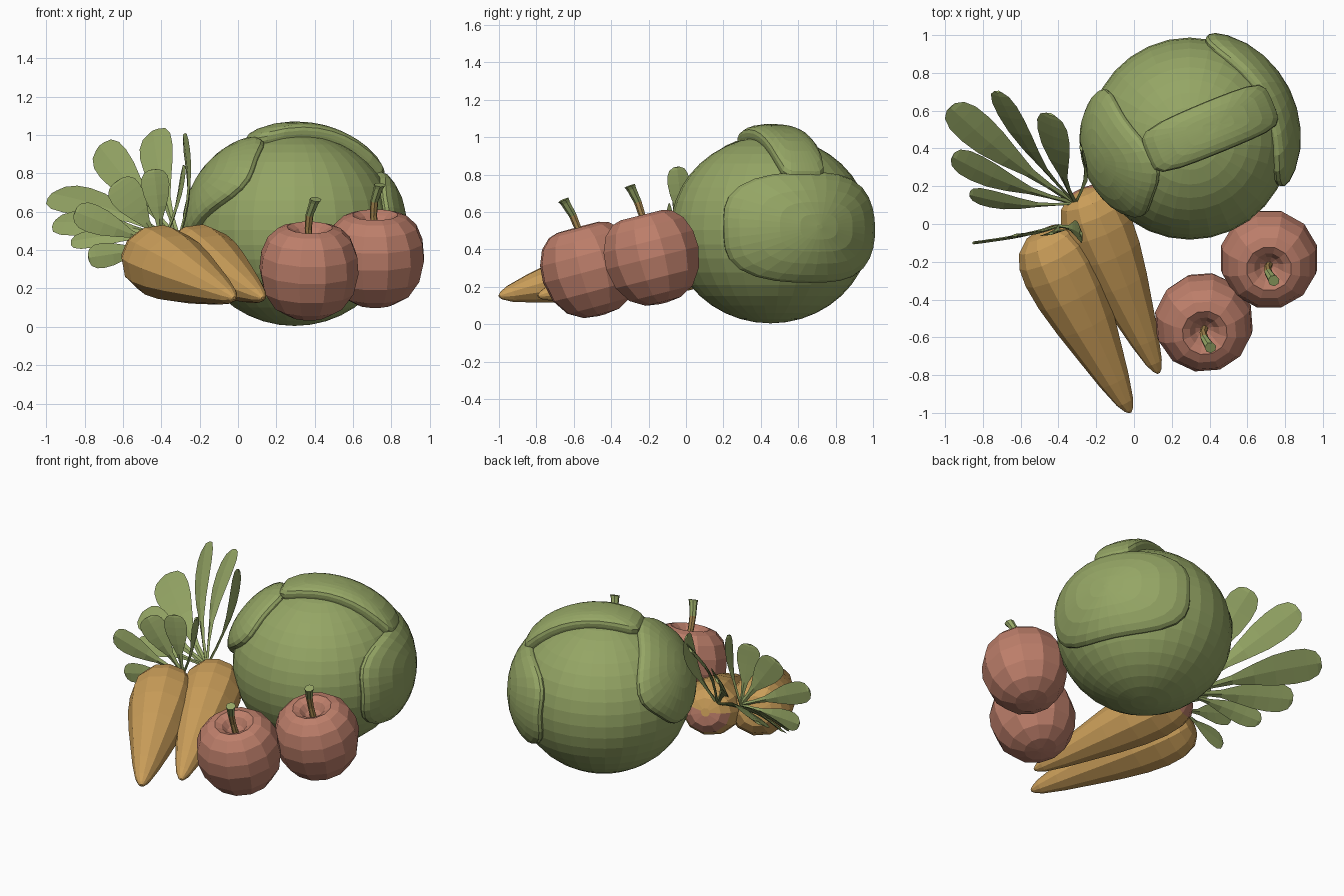
import bpy, bmesh, math
from mathutils import Vector

if "Cube" in bpy.data.objects:
    bpy.data.objects.remove(bpy.data.objects["Cube"])


def material(name, rgb):
    m = bpy.data.materials.new(name)
    m.diffuse_color = (*rgb, 1)
    m.use_nodes = True
    m.node_tree.nodes["Principled BSDF"].inputs["Base Color"].default_value = m.diffuse_color
    return m


GREEN = material("leaf green", (0.30, 0.38, 0.13))
RED = material("apple red", (0.51, 0.21, 0.145))
ORANGE = material("carrot orange", (0.59, 0.34, 0.10))
BROWN = material("stem brown", (0.40, 0.25, 0.08))


def finish(bm, name, mats, rule=None):
    bmesh.ops.recalc_face_normals(bm, faces=bm.faces[:])
    if rule:
        for f in bm.faces:
            f.material_index = rule(f)
    me = bpy.data.meshes.new(name)
    bm.to_mesh(me)
    bm.free()
    for m in mats:
        me.materials.append(m)
    ob = bpy.data.objects.new(name, me)
    bpy.context.collection.objects.link(ob)
    return ob


def skin(bm, rings):
    """Join equal rings of points with quads and close both ends."""
    vs = [[bm.verts.new(p) for p in r] for r in rings]
    n = len(vs[0])
    for a, b in zip(vs, vs[1:]):
        for i in range(n):
            j = (i + 1) % n
            bm.faces.new((a[i], a[j], b[j], b[i]))
    bm.faces.new(vs[0])
    bm.faces.new(vs[-1])


def frame(axis):
    q = Vector(axis).to_track_quat('Z', 'Y')
    return q @ Vector((1, 0, 0)), q @ Vector((0, 1, 0)), q @ Vector((0, 0, 1))


def lathe(bm, origin, axis, profile, sides, squash=1.0):
    """Spin (radius, distance) pairs round an axis."""
    u, v, w = frame(axis)
    rings = []
    for r, d in profile:
        ring = []
        for i in range(sides):
            a = math.tau * (i + 0.5) / sides
            off = u * (r * math.cos(a)) + v * (r * math.sin(a))
            off.z *= squash
            ring.append(Vector(origin) + w * d + off)
        rings.append(ring)
    skin(bm, rings)


# Cabbage heart, slightly flattened
C, R, FLAT = Vector((0.295, 0.452, 0.505)), 0.535, 0.935
bm = bmesh.new()
bmesh.ops.create_uvsphere(bm, u_segments=30, v_segments=20, radius=R)
bmesh.ops.scale(bm, vec=(1, 1, FLAT), verts=bm.verts[:])
bmesh.ops.translate(bm, vec=C, verts=bm.verts[:])
finish(bm, "cabbage_heart", [GREEN])


def cabbage_leaf(name, normal, along, half_len, half_wid, height, power=3.2):
    """Raised rounded patch wrapped over the heart; sizes in degrees."""
    n = Vector(normal).normalized()
    u = Vector(along)
    u = (u - n * u.dot(n)).normalized()
    v = n.cross(u)
    rings = []
    for rho, h in ((0.99, -0.4), (1.0, 0.2), (0.98, 0.5), (0.92, 0.74),
                   (0.8, 0.88), (0.6, 0.97), (0.4, 1), (0.2, 1), (0.03, 1)):
        ring = []
        for i in range(32):
            a = math.tau * i / 32
            c, s = math.cos(a), math.sin(a)
            k = rho / (abs(c) ** power + abs(s) ** power) ** (1 / power)
            x, y = k * c * math.radians(half_len), k * s * math.radians(half_wid)
            t = math.hypot(x, y)
            d = n * math.cos(t) + (u * x + v * y) * (math.sin(t) / t)
            p = d * (R + h * height)
            p.z *= FLAT
            ring.append(C + p)
        rings.append(ring)
    bm = bmesh.new()
    skin(bm, rings)
    finish(bm, name, [GREEN])


cabbage_leaf("cabbage_leaf_left", (-0.80, -0.17, 0.48), (0.3, -0.5, 0.42), 39, 29, 0.055)
cabbage_leaf("cabbage_leaf_top", (0.25, 0.12, 0.95), (0.65, 0.27, 0), 42, 14.5, 0.07, 6)
cabbage_leaf("cabbage_leaf_right", (0.90, 0.45, 0.03), (-0.45, 0.90, 0), 54, 35, 0.055)

# Apples with a soft dimple and a two-tone stem
APPLE = [(0.02, -0.25), (0.1, -0.24), (0.18, -0.195), (0.238, -0.11), (0.263, 0.0),
         (0.255, 0.09), (0.222, 0.17), (0.17, 0.22), (0.12, 0.236), (0.08, 0.215),
         (0.05, 0.175), (0.02, 0.155)]


def apple(name, centre, axis, stem_tip):
    bm = bmesh.new()
    lathe(bm, centre, axis, APPLE, 12)
    finish(bm, name, [RED])
    base = Vector(centre) + Vector(axis).normalized() * 0.15
    tip = Vector(stem_tip)
    u, v, w = frame(tip - base)
    rings = []
    for t, r in ((0, 0.02), (0.3, 0.019), (0.6, 0.021), (0.92, 0.026), (1, 0.031)):
        mid = base.lerp(tip, t) + Vector((-0.02, 0.01, 0.01)) * math.sin(math.pi * t)
        rings.append([mid + (u * math.cos(a) + v * math.sin(a)) * r
                      for a in (math.tau * i / 7 for i in range(7))])
    bm = bmesh.new()
    skin(bm, rings)
    cut = base.lerp(tip, 0.62).z
    finish(bm, name + "_stem", [BROWN, GREEN], lambda f: int(f.calc_center_median().z > cut))


apple("front_apple", (0.37, -0.515, 0.29), (0.02, -0.27, 1), (0.405, -0.655, 0.665))
apple("back_apple", (0.715, -0.18, 0.355), (0.0, -0.25, 1), (0.74, -0.30, 0.74))

# Carrots: (radius factor, position along the length)
CARROT = [(0.15, 0), (0.5, 0.01), (0.78, 0.05), (0.95, 0.12), (1, 0.21), (0.95, 0.34),
          (0.8, 0.5), (0.6, 0.67), (0.42, 0.82), (0.24, 0.94), (0.12, 0.985), (0.04, 1)]


def carrot(name, head, tip, radius, crown=0.0):
    head, tip = Vector(head), Vector(tip)
    d = tip - head
    bm = bmesh.new()
    lathe(bm, head, d, [(r * radius, t * d.length) for r, t in CARROT], 11, 0.93)
    limit = head + d * crown

    # reddish underside of the crown
    def rule(f):
        c = f.calc_center_median()
        return int((c - limit).dot(d) < 0 and c.z < head.z)
    finish(bm, name, [ORANGE, RED], rule)


carrot("front_carrot", (-0.49, -0.04, 0.385), (-0.02, -0.998, 0.15), 0.203, -0.1)
carrot("back_carrot", (-0.27, 0.18, 0.405), (0.13, -0.79, 0.15), 0.188, 0.05)

# Paddle-shaped carrot greens: (half-width factor, position)
BLADE = [(0.16, 0), (0.16, 0.2), (0.28, 0.36), (0.62, 0.52), (0.9, 0.67),
         (1, 0.8), (0.95, 0.9), (0.7, 0.97), (0.3, 1)]


def blade(name, base, tip, width, facing, bow=0.04):
    base, tip = Vector(base), Vector(tip)
    d = (tip - base).normalized()
    side = d.cross(Vector(facing)).normalized()
    up = side.cross(d)
    rings = []
    for k, t in BLADE:
        mid = base.lerp(tip, t) + up * bow * math.sin(math.pi * t)
        s, h = side * (k * width / 2), up * 0.008
        rings.append([mid - s, mid + h, mid + s, mid - h])
    bm = bmesh.new()
    skin(bm, rings)
    finish(bm, name, [GREEN])


# Back bunch fans out sideways, front bunch stands in an upright plane
B, A = (-0.31, 0.11, 0.45), (-0.40, -0.01, 0.42)
FAN, UPRIGHT, EDGE = (0, -0.7, 0.7), (0.22, -0.97, 0), (1, 0.2, 0)
GREENS = [
    (B, (-0.97, 0.62, 0.69), 0.23, FAN),
    (B, (-0.72, 0.70, 0.94), 0.20, (-0.4, -0.8, 0.25)),
    (B, (-0.44, 0.58, 1.02), 0.20, (-0.5, -0.7, 0.43)),
    (B, (-0.28, 0.40, 1.00), 0.15, EDGE),
    (B, (-0.96, 0.36, 0.54), 0.19, FAN),
    (B, (-0.87, 0.16, 0.44), 0.13, FAN),
    (A, (-0.85, -0.10, 0.60), 0.15, UPRIGHT, 0.01),
    (A, (-0.78, -0.09, 0.36), 0.13, UPRIGHT, 0.01),
    (A, (-0.63, -0.06, 0.76), 0.18, UPRIGHT, 0.01),
    (A, (-0.44, -0.05, 0.82), 0.15, UPRIGHT, 0.01),
    (A, (-0.28, -0.05, 0.84), 0.12, EDGE, 0.02),
]
for i, g in enumerate(GREENS):
    blade(f"carrot_green_{i + 1}", *g)
